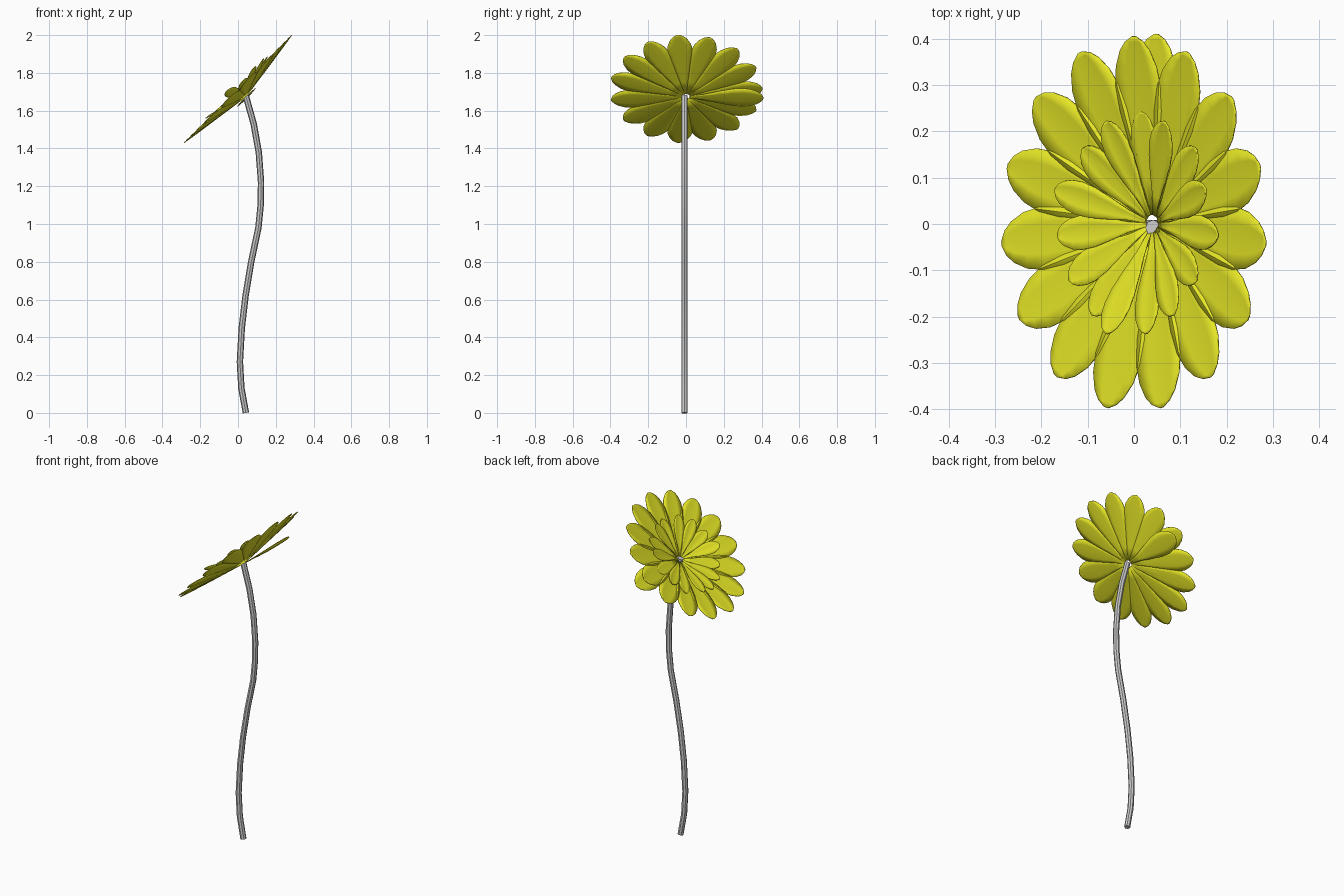
import bpy, math
from mathutils import Vector, Matrix

if "Cube" in bpy.data.objects:
    bpy.data.objects.remove(bpy.data.objects["Cube"])

yellow = bpy.data.materials.new("petal_yellow")
yellow.diffuse_color = (0.8, 0.8, 0.02, 1)
yellow.use_nodes = True
yellow.node_tree.nodes["Principled BSDF"].inputs["Base Color"].default_value = yellow.diffuse_color

# Tilted frame of the flower head, origin at the stem tip
head = Matrix.Translation((0.042, 0, 1.673)) @ Matrix.Rotation(math.radians(-45), 4, 'Y')

# Petal outline: (fraction of length, fraction of half width)
OUTLINE = [(0, 0.12), (0.2, 0.32), (0.4, 0.66), (0.58, 0.92), (0.72, 1.0),
           (0.83, 0.9), (0.92, 0.66), (0.97, 0.4), (1, 0.08)]
ACROSS = (-1, -0.5, 0, 0.5, 1)


def petal(name, degrees, length, half_width, rise, cup):
    """Leaf-shaped blade running from the centre out to a tip raised by rise."""
    a = math.radians(degrees)
    out = Vector((math.cos(a), math.sin(a), 0))
    side = Vector((-math.sin(a), math.cos(a), 0))
    start = 0.02
    verts, faces = [], []
    for t, w in OUTLINE:
        r = start + (length - start) * t
        for s in ACROSS:
            lift = rise * r / length + cup * w * (s * s - 0.4)
            verts.append(head @ (out * r + side * (s * w * half_width) + Vector((0, 0, lift))))
    n = len(ACROSS)
    for i in range(len(OUTLINE) - 1):
        for j in range(n - 1):
            k = i * n + j
            faces.append((k, k + n, k + n + 1, k + 1))
    mesh = bpy.data.meshes.new(name)
    mesh.from_pydata(verts, [], faces)
    mesh.flip_normals() if mesh.polygons[0].normal.z < 0 else None
    for p in mesh.polygons:
        p.use_smooth = True
    mesh.materials.append(yellow)
    obj = bpy.data.objects.new(name, mesh)
    bpy.context.collection.objects.link(obj)
    mod = obj.modifiers.new("thickness", 'SOLIDIFY')
    mod.thickness = 0.003
    mod.offset = 0


# Outer ring of petals in a shallow cone
for i in range(15):
    petal(f"outer_petal_{i + 1}", 90 + 24 * i, 0.405, 0.068, 0.06, 0.004)

# One petal hanging below the ring
petal("drooping_petal", 90, 0.41, 0.068, -0.008, 0.004)

# Inner ring, shorter and unevenly raised
RISES = [0.031, 0.044, 0.033, 0.067, 0.049, 0.045, 0.043, 0.09,
         0.068, 0.076, 0.073, 0.04, 0.066, 0.045, 0.06]
for i, rise in enumerate(RISES):
    petal(f"inner_petal_{i + 1}", 90 + 24 * i, 0.242, 0.037, rise + 0.004, 0.006)

# Curved eight-sided stem
PATH = [(0.042, 0), (0.018, 0.13), (0.01, 0.27), (0.02, 0.45), (0.04, 0.62),
        (0.07, 0.8), (0.108, 0.98), (0.12, 1.1), (0.122, 1.22), (0.11, 1.38),
        (0.083, 1.53), (0.041, 1.68)]
curve = bpy.data.curves.new("stem", 'CURVE')
curve.dimensions = '3D'
curve.bevel_depth = 0.017
curve.bevel_resolution = 2
curve.use_fill_caps = True
spline = curve.splines.new('POLY')
spline.points.add(len(PATH) - 1)
for p, (x, z) in zip(spline.points, PATH):
    p.co = (x, -0.008, z, 1)
stem = bpy.data.objects.new("stem", curve)
bpy.context.collection.objects.link(stem)
bpy.context.view_layer.objects.active = stem
stem.select_set(True)
bpy.ops.object.convert(target='MESH')
bpy.ops.object.shade_smooth_by_angle()
